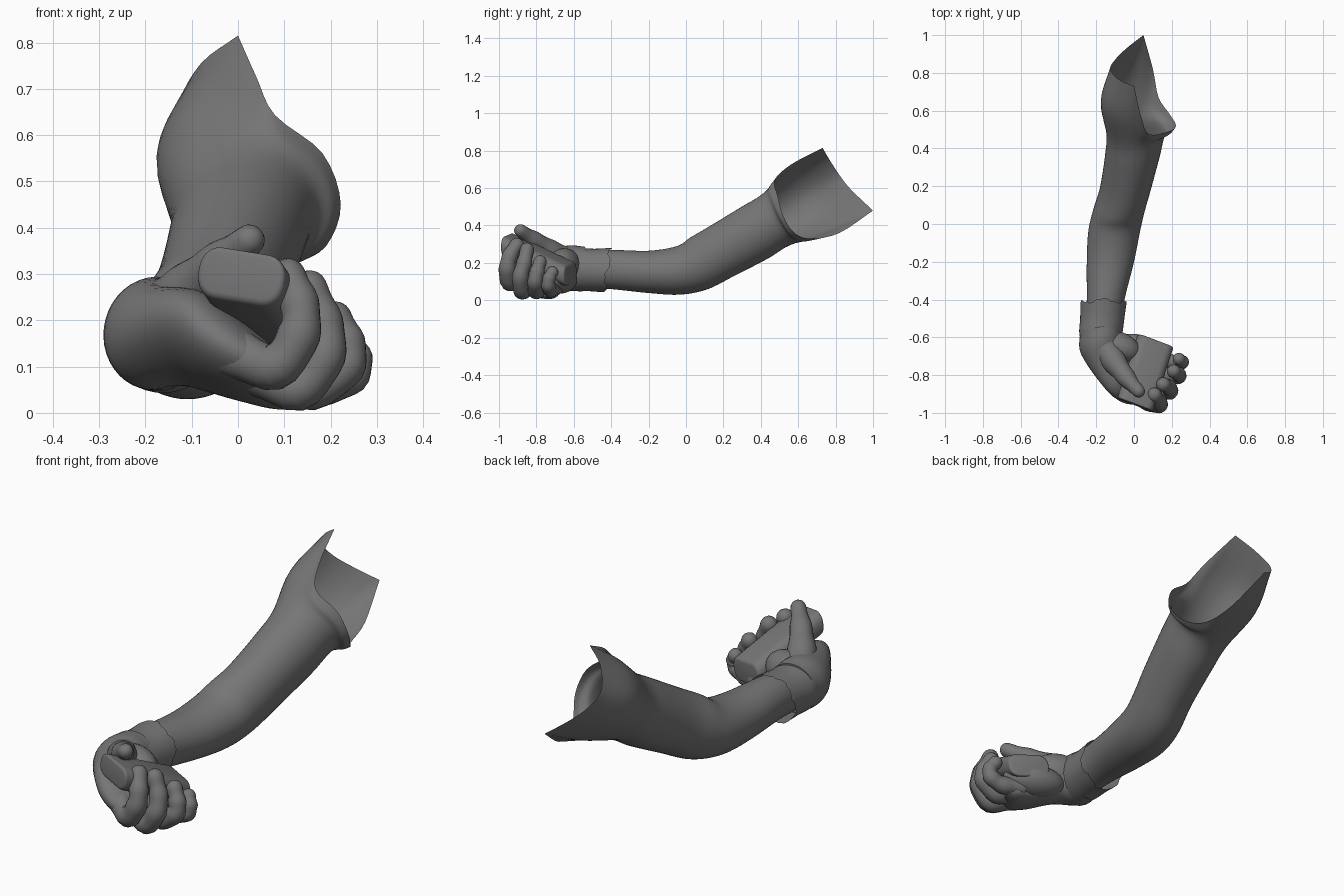
import bpy, bmesh, math
from mathutils import Vector as V, Matrix

cube = bpy.data.objects.get("Cube")
if cube:
    bpy.data.objects.remove(cube, do_unlink=True)

grey = bpy.data.materials.new("dark grey")
grey.use_nodes = True
grey.diffuse_color = (0.18, 0.18, 0.18, 1)
grey.node_tree.nodes["Principled BSDF"].inputs["Base Color"].default_value = grey.diffuse_color


def spline(pts, steps):
    """Catmull-Rom through points."""
    n, out = len(pts), []
    for i in range(n - 1):
        b, c = pts[i], pts[i + 1]
        a = pts[i - 1] if i else b * 2 - c
        d = pts[i + 2] if i + 2 < n else c * 2 - b
        for s in range(steps):
            t = s / steps
            out.append(b + (c - a) * t / 2 + (a - b * 2.5 + c * 2 - d / 2) * t * t
                       + (b * 1.5 - a / 2 - c * 1.5 + d / 2) * t ** 3)
    return out + [pts[-1].copy()]


def finish(name, bm):
    bmesh.ops.recalc_face_normals(bm, faces=bm.faces)
    mesh = bpy.data.meshes.new(name)
    bm.to_mesh(mesh)
    bm.free()
    ob = bpy.data.objects.new(name, mesh)
    bpy.context.collection.objects.link(ob)
    mesh.materials.append(grey)
    bpy.ops.object.select_all(action='DESELECT')
    ob.select_set(True)
    bpy.context.view_layer.objects.active = ob
    bpy.ops.object.shade_smooth_by_angle(angle=math.radians(40))


def loft(name, rings, steps=5, caps=(False, False)):
    """Skin through rings, rounded lengthwise."""
    cols = [spline(list(c), steps) for c in zip(*rings)]
    bm = bmesh.new()
    grid = [[bm.verts.new(p) for p in col] for col in cols]
    n = len(grid)
    for i in range(n):
        a, b = grid[i], grid[(i + 1) % n]
        for j in range(len(a) - 1):
            bm.faces.new((a[j], a[j + 1], b[j + 1], b[j]))
    for end, on in zip((0, -1), caps):
        if on:
            bm.faces.new([col[end] for col in grid])
    finish(name, bm)


def ring(c, u, w, n):
    return [V(c) + V(u) * math.cos(k * math.tau / n) + V(w) * math.sin(k * math.tau / n)
            for k in range(n)]


def tilted(x, y, z, rx, rz, deg, n):
    t = math.radians(deg)
    return ring((x, y, z), (rx, 0, 0), (0, -rz * math.sin(t), rz * math.cos(t)), n)


def digit(name, pts, r, tip, side):
    """Round-ended finger with slightly swollen joints."""
    path = spline([V(p) for p in pts], 5)
    last = len(path) - 1
    rings = []
    for i, p in enumerate(path):
        f = (path[min(i + 1, last)] - path[max(i - 1, 0)]).normalized()
        u = (V(side) - f * f.dot(V(side))).normalized()
        rad = r + (tip - r) * i / last + 0.002 * math.cos(i * math.tau / 5)
        rings.append(ring(p, u * rad, f.cross(u) * rad, 20))
    for a in (20, 40, 60, 76, 86):
        s, c = math.sin(math.radians(a)), math.cos(math.radians(a))
        rings.append(ring(path[-1] + f * rad * s, u * rad * c, f.cross(u) * rad * c, 20))
    loft(name, rings, 1, (True, True))


def pad(name, centre, radii, turn):
    """Fleshy ellipsoid of the hand."""
    bm = bmesh.new()
    place = Matrix.Translation(centre) @ Matrix.Rotation(math.radians(turn), 4, 'Z')
    bmesh.ops.create_uvsphere(bm, u_segments=32, v_segments=20, radius=1,
                              matrix=place @ Matrix.Diagonal((*radii, 1)))
    finish(name, bm)


# Arm: forearm, elbow, upper arm, then the flared slanting rim with two sharp corners
rim = [V(p) for p in ((.222, .52, .45), (.183, .49, .56), (.08, .475, .643), (.04, .56, .725),
                      (0, .73, .815), (-.08, .765, .755), (-.125, .82, .67), (-.1, .87, .605),
                      (-.04, .93, .545), (.05, 1, .48), (.1, .82, .36), (.13, .67, .33),
                      (.19, .58, .36))]
outer = spline(rim[4:10], 4)[:-1]
inner = spline(rim[9:] + rim[:5], 4)[:-1]
edge = inner[16:] + outer + inner[:16]
N = len(edge)
arm = [tilted(*r, N) for r in ((-.16, -.52, .165, .095, .1, 0), (-.15, -.4, .165, .1, .105, 0),
                               (-.125, -.2, .152, .125, .113, 0), (-.105, -.04, .16, .137, .13, 4),
                               (-.08, .07, .198, .137, .146, 18), (-.045, .19, .262, .135, .148, 28),
                               (-.008, .365, .36, .145, .155, 29), (.01, .48, .43, .156, .155, 29))]
mid = []
for k, (a, b) in enumerate(zip(arm[-1], edge)):
    c = math.cos(k * math.tau / N)
    bulge = 0.042 * max(0, -c) + 0.01 * max(0, c)
    mid.append((a + b) / 2 + (a - V((.01, .48, .43))).normalized() * bulge)
loft("arm_sleeve", arm + [mid, edge])

# Glove cuff with an uneven open edge
cuff = [tilted(*r, 40) for r in ((-.162, -.42, .162, .122, .12, -8), (-.168, -.5, .162, .117, .114, -5),
                                 (-.175, -.57, .165, .115, .116, 0), (-.175, -.62, .168, .106, .116, 0))]
for k, p in enumerate(cuff[0]):
    p.y += 0.01 * math.sin(k * math.tau / 8) + 0.005 * math.sin(k * 2.2)
loft("glove_cuff", cuff)

# Palm: each ring holds centre, half-width vector, half-thickness
palm_rows = [((-.175, -.55, .167), (.112, .02, 0), .12), ((-.172, -.635, .172), (.105, .055, -.025), .12),
             ((-.085, -.745, .158), (.06, .12, -.085), .088), ((-.005, -.805, .115), (.06, .135, -.065), .074),
             ((.07, -.82, .08), (.055, .135, -.05), .058), ((.12, -.82, .07), (.045, .11, -.04), .035)]
palm = []
for i, (c, u, th) in enumerate(palm_rows):
    f = V(palm_rows[min(i + 1, 5)][0]) - V(palm_rows[max(i - 1, 0)][0])
    palm.append(ring(c, u, V(u).cross(f).normalized() * th, 40))
loft("palm", palm, 5, (True, True))
pad("thumb_heel", (-.085, -.65, .19), (.125, .08, .088), -20)
pad("palm_heel", (.035, -.68, .11), (.15, .09, .075), -20)

# Thumb and curled fingers
digit("thumb", ((-.15, -.66, .215), (-.1, -.735, .265), (-.035, -.82, .325), (.024, -.885, .373)),
      .078, .032, (0, 0, 1))
across = (0.25, 1, -0.2)
fingers = {
    "index_finger": (((-.01, -.885, .13), (.08, -.942, .1), (.132, -.955, .17), (.132, -.94, .24), (.108, -.905, .295)), .053, .037),
    "middle_finger": (((.04, -.85, .09), (.13, -.875, .053), (.188, -.885, .125), (.185, -.865, .2), (.155, -.85, .27)), .051, .036),
    "ring_finger": (((.07, -.78, .075), (.16, -.8, .053), (.232, -.805, .1), (.235, -.795, .155), (.21, -.78, .205)), .049, .034),
    "little_finger": (((.09, -.7, .07), (.18, -.725, .056), (.245, -.735, .08), (.255, -.73, .12), (.238, -.715, .15)), .043, .031),
}
for name, (pts, r, tip) in fingers.items():
    digit(name, pts, r, tip, across)

# Gripped handle: rounded bar lying across the palm
bm = bmesh.new()
bmesh.ops.create_cube(bm, size=1)
for v in bm.verts:
    x, y, z = v.co
    v.co = V((.06, -.787, .218)) + V((.185, -.07, -.03)) * x + V((.11, .34, -.16)) * y + V((.02, 0, .11)) * z
long_edges = [e for e in bm.edges if abs(e.verts[0].co.y - e.verts[1].co.y) > 0.2]
bmesh.ops.bevel(bm, geom=long_edges, offset=0.045, segments=5, profile=0.5, affect='EDGES')
ends = [e for e in bm.edges if e.calc_face_angle(0) > 1]
bmesh.ops.bevel(bm, geom=ends, offset=0.012, segments=3, profile=0.5, affect='EDGES')
finish("handle", bm)
